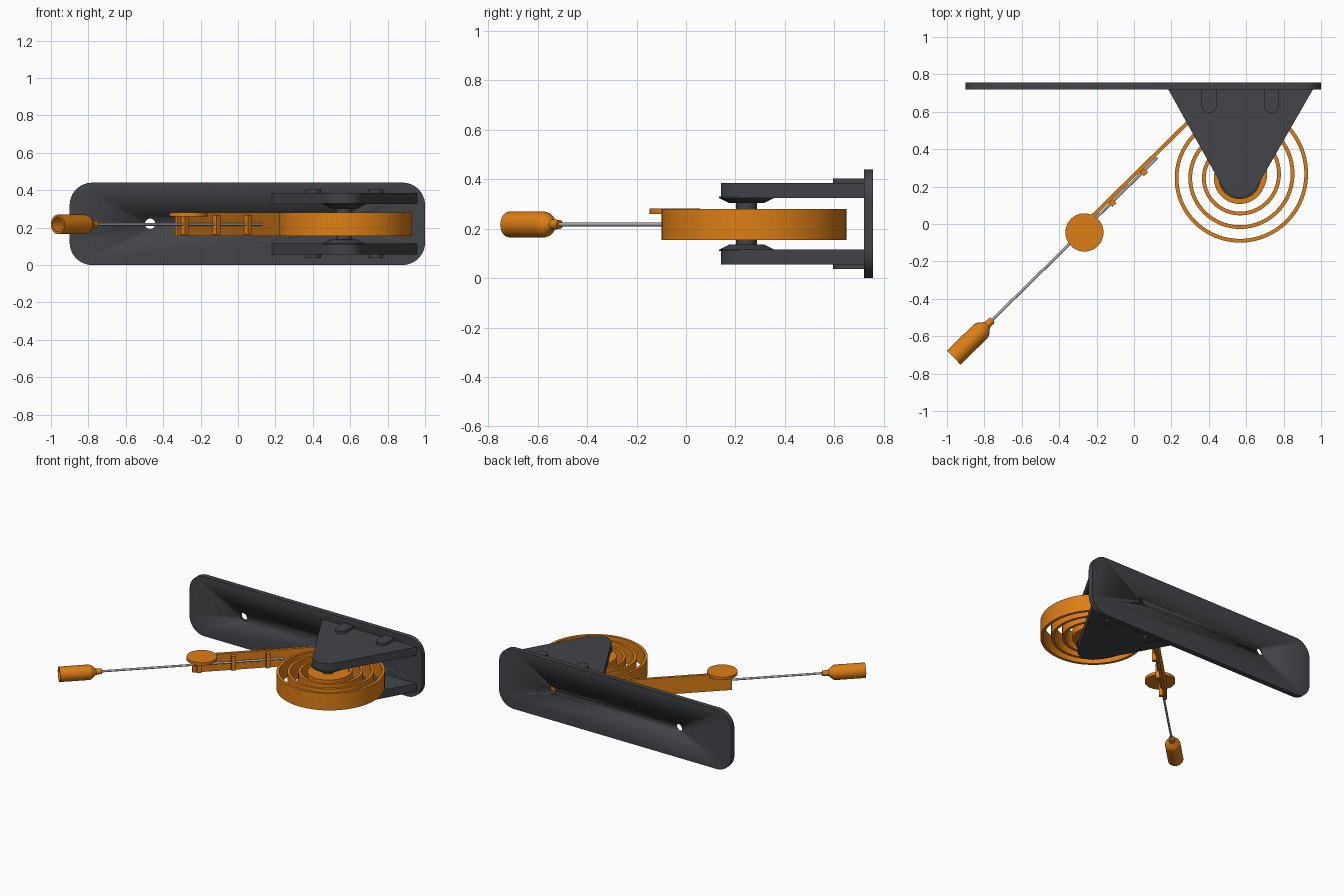
import bpy, bmesh, math
from mathutils import Matrix, Vector

if "Cube" in bpy.data.objects:
    bpy.data.objects.remove(bpy.data.objects["Cube"])


def material(name, color):
    m = bpy.data.materials.new(name)
    m.diffuse_color = (*color, 1)
    m.use_nodes = True
    m.node_tree.nodes["Principled BSDF"].inputs["Base Color"].default_value = m.diffuse_color
    return m


DARK = material("dark_grey", (0.055, 0.058, 0.065))
ORANGE = material("orange", (0.72, 0.21, 0.008))
STEEL = material("steel", (0.42, 0.42, 0.42))


def finish(name, bm, mat, matrix=Matrix()):
    bmesh.ops.remove_doubles(bm, verts=bm.verts, dist=1e-5)
    bmesh.ops.recalc_face_normals(bm, faces=bm.faces)
    bm.transform(matrix)
    me = bpy.data.meshes.new(name)
    bm.to_mesh(me)
    bm.free()
    me.materials.append(mat)
    ob = bpy.data.objects.new(name, me)
    bpy.context.collection.objects.link(ob)
    bpy.ops.object.select_all(action='DESELECT')
    ob.select_set(True)
    bpy.context.view_layer.objects.active = ob
    bpy.ops.object.shade_smooth_by_angle(angle=math.radians(30))
    return ob


def prism(name, pts, lo, hi, mat, matrix=Matrix()):
    bm = bmesh.new()
    face = bm.faces.new([bm.verts.new((x, y, lo)) for x, y in pts])
    ext = bmesh.ops.extrude_face_region(bm, geom=[face], use_keep_orig=True)
    bmesh.ops.translate(bm, vec=(0, 0, hi - lo),
                        verts=[v for v in ext["geom"] if isinstance(v, bmesh.types.BMVert)])
    return finish(name, bm, mat, matrix)


def lathe(name, profile, mat, matrix=Matrix(), steps=40):
    """Revolve (position, radius) pairs about the local x axis."""
    bm = bmesh.new()
    vs = [bm.verts.new((x, r, 0)) for x, r in profile]
    es = [bm.edges.new(p) for p in zip(vs, vs[1:])]
    bmesh.ops.spin(bm, geom=vs + es, cent=(0, 0, 0), axis=(1, 0, 0),
                   angle=math.tau, steps=steps)
    return finish(name, bm, mat, matrix)


def arc(cx, cy, r, a0, a1, n=12):
    return [(cx + r * math.cos(math.radians(a0 + (a1 - a0) * i / n)),
             cy + r * math.sin(math.radians(a0 + (a1 - a0) * i / n))) for i in range(n + 1)]


MID = 0.22                      # mirror height of the bracket
AXIS = (0.565, 0.245)           # spool axis
UP = Matrix.Rotation(-math.pi / 2, 4, 'Y')   # lathe axis x -> z

# Wall plate with rounded corners and two countersunk holes
R = 0.12
outline = (arc(1 - R, R, R, -90, 0) + arc(1 - R, 0.44 - R, R, 0, 90)
           + arc(-0.9 + R, 0.44 - R, R, 90, 180) + arc(-0.9 + R, R, R, 180, 270))
plate = prism("wall_plate", outline, -0.757, -0.72, DARK, Matrix.Rotation(math.pi / 2, 4, 'X'))
for x in (-0.47, 0.565):
    cutter = lathe("hole_cutter", [(0.70, 0), (0.70, 0.042), (0.722, 0.042), (0.735, 0.028),
                                   (0.78, 0.028), (0.78, 0)], DARK,
                   Matrix.Translation((x, 0, MID)) @ Matrix.Rotation(math.pi / 2, 4, 'Z'))
    cutter.hide_render = True
    mod = plate.modifiers.new("hole", 'BOOLEAN')
    mod.operation, mod.object, mod.solver = 'DIFFERENCE', cutter, 'EXACT'
    bpy.context.view_layer.objects.active = plate
    bpy.ops.object.modifier_apply(modifier=mod.name)
    bpy.data.objects.remove(cutter)

# Bracket arms, lugs and inner bosses, mirrored above and below
for label, s in (("upper", 1), ("lower", -1)):
    flip = Matrix.Translation((0, 0, MID)) @ Matrix.Diagonal((1, 1, s, 1))
    arm = [(0.96, 0.725), (0.18, 0.725)] + arc(*AXIS, 0.103, 208, 332, 20)
    prism(label + "_bracket_arm", arm, 0.105, 0.165, DARK, flip)
    for side, x in (("left", 0.402), ("right", 0.735)):
        lug = [(x + 0.041, 0.725), (x - 0.041, 0.725)] + arc(x, 0.635, 0.041, 180, 360, 16)
        prism(f"{label}_{side}_lug", lug, 0.16, 0.184, DARK, flip)
    lathe(label + "_boss", [(0.083, 0), (0.083, 0.068), (0.105, 0.112), (0.11, 0.112), (0.11, 0)],
          DARK, flip @ Matrix.Translation((*AXIS, 0)) @ UP)

# Spool shaft and spring hub
Z0, Z1 = 0.155, 0.28
lathe("spool_shaft", [(0.12, 0), (0.12, 0.042), (0.32, 0.042), (0.32, 0)], DARK,
      Matrix.Translation((*AXIS, 0)) @ UP)
lathe("spring_hub", [(Z0, 0.04), (Z0, 0.138), (Z1, 0.138), (Z1, 0.04), (Z0, 0.04)], ORANGE,
      Matrix.Translation((*AXIS, 0)) @ UP)

# Arm frame: local -x runs out along the strip, local -y faces the rod
ANG = math.radians(44.5)
C = Vector((0.556, 0.257))
R0, PITCH, THICK = 0.392, 0.073, 0.02
start = C + R0 * Vector((-math.sin(ANG), math.cos(ANG)))
ARM = Matrix.Translation((start.x, start.y, 0)) @ Matrix.Rotation(ANG, 4, 'Z')

# Flat spiral spring with its straight tail
tail = start - 0.857 * Vector((math.cos(ANG), math.sin(ANG)))
path = [tail]
for i in range(260):
    t = i / 72
    a = ANG + math.pi / 2 - t * math.tau
    path.append(C + (R0 - PITCH * t) * Vector((math.cos(a), math.sin(a))))
bm = bmesh.new()
rings = []
for i, p in enumerate(path):
    d = (path[min(i + 1, len(path) - 1)] - path[max(i - 1, 0)]).normalized()
    n = Vector((-d.y, d.x)) * THICK / 2
    rings.append([bm.verts.new((q.x, q.y, z)) for q, z in
                  ((p + n, Z0), (p - n, Z0), (p - n, Z1), (p + n, Z1))])
for a, b in zip(rings, rings[1:]):
    for k in range(4):
        bm.faces.new((a[k], a[(k + 1) % 4], b[(k + 1) % 4], b[k]))
bm.faces.new(rings[0])
bm.faces.new(rings[-1])
finish("spiral_spring", bm, ORANGE)

# Rod clips along the tail
for i, s in enumerate((0.345, 0.58, 0.815)):
    box = [(-s - 0.015, -0.04), (-s + 0.015, -0.04), (-s + 0.015, 0), (-s - 0.015, 0)]
    prism(f"rod_clip_{i + 1}", box, 0.162, 0.268, ORANGE, ARM)

# Thumb disc on the end of the tail
lathe("thumb_disc", [(0.26, 0), (0.26, 0.102), (0.281, 0.102), (0.281, 0)], ORANGE,
      Matrix.Translation((-0.265, -0.045, 0)) @ UP, 48)

# Steel rod and hollow bottle-shaped tip
ROD = ARM @ Matrix.Translation((0, -0.02, 0.217))
lathe("rod", [(-0.238, 0), (-0.238, 0.0075), (-1.5, 0.0075), (-1.5, 0)], STEEL, ROD, 16)
lathe("bottle_tip", [(-1.475, 0), (-1.475, 0.018), (-1.515, 0.021), (-1.54, 0.042),
                     (-1.55, 0.049), (-1.565, 0.052), (-1.765, 0.052), (-1.765, 0.04),
                     (-1.66, 0.04), (-1.66, 0)], ORANGE, ROD)
